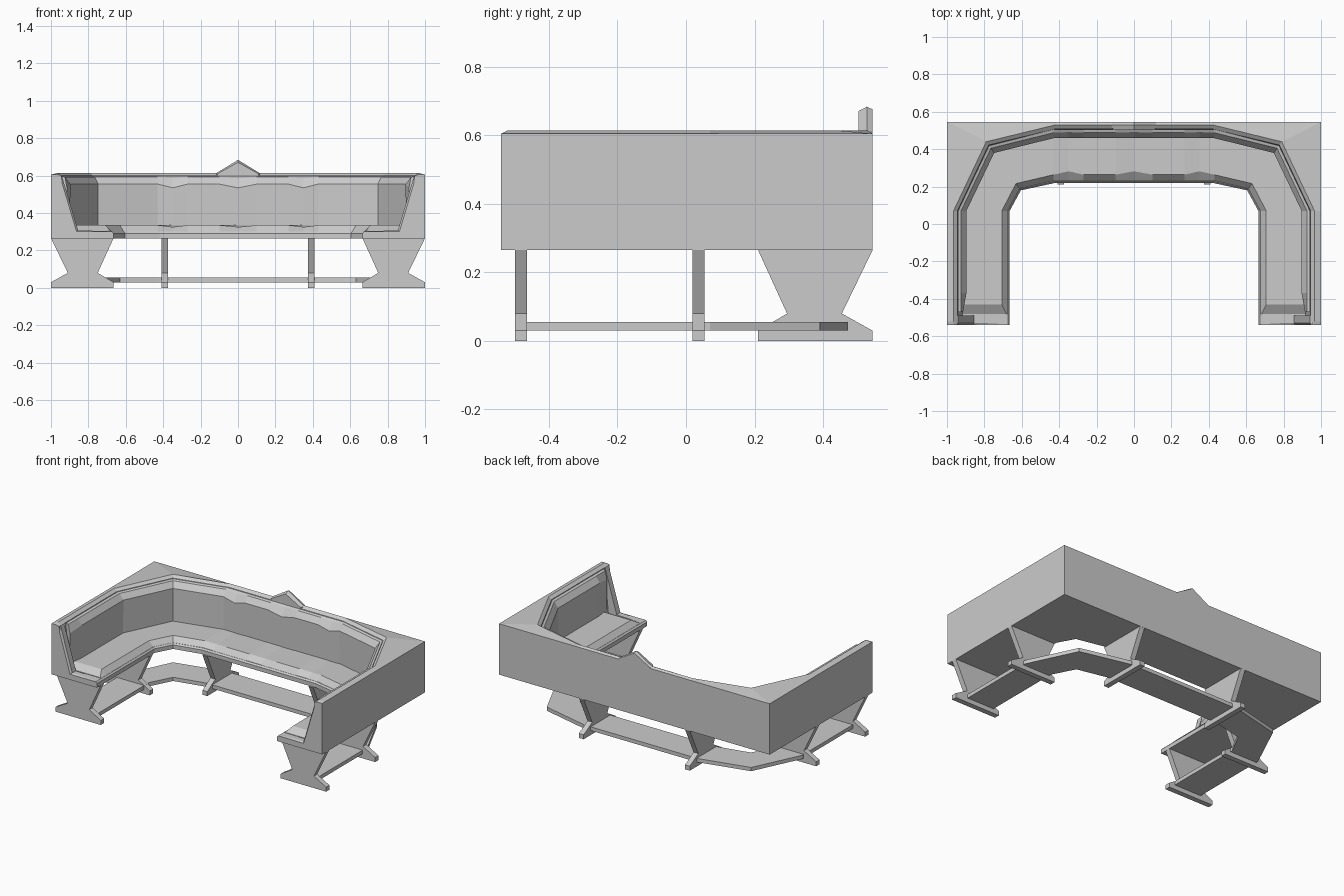
import bpy, bmesh

cube = bpy.data.objects.get("Cube")
if cube:
    bpy.data.objects.remove(cube)

GREY = (0.6, 0.6, 0.6)
mat = bpy.data.materials.new("light_grey")
mat.use_nodes = True
mat.diffuse_color = (*GREY, 1)
mat.node_tree.nodes["Principled BSDF"].inputs["Base Color"].default_value = (*GREY, 1)


def loft(name, rings):
    """Join equal closed rings of points into a solid with capped ends."""
    bm = bmesh.new()
    vs = [[bm.verts.new(p) for p in ring] for ring in rings]
    n = len(vs[0])
    for a, b in zip(vs, vs[1:]):
        for i in range(n):
            j = (i + 1) % n
            bm.faces.new((a[i], a[j], b[j], b[i]))
    bm.faces.new(vs[0])
    bm.faces.new(vs[-1])
    bmesh.ops.recalc_face_normals(bm, faces=bm.faces)
    me = bpy.data.meshes.new(name)
    bm.to_mesh(me)
    bm.free()
    me.materials.append(mat)
    ob = bpy.data.objects.new(name, me)
    bpy.context.collection.objects.link(ob)
    return ob


def station(front, back, outer, end=0, pinch=0):
    return dict(f=front, b=back, o=outer, end=end, pinch=pinch)


def arm(y, end=0):
    return station((-.665, y), (-.965, y), (-1, y), end)


def middle(x, pinch=0):
    return station((x, .22), (x, .53), (x, .545), 0, pinch)


CORNER = [arm(.07), station((-.605, .18), (-.79, .44), (-1, .545))]


def flip(s):
    m = dict(s)
    for k in "fbo":
        m[k] = (-s[k][0], s[k][1])
    return m


def whole(half):
    """Mirror a left-hand run of stations, sharing the centre one."""
    return half + [flip(s) for s in reversed(half) if s["f"][0] != 0]


def at(s, t, z):
    """Point across the bench: t = 0 at the seat front, 1 at the back rim."""
    (fx, fy), (bx, by) = s["f"], s["b"]
    return (fx + (bx - fx) * t, fy + (by - fy) * t, z)


# Outer shell, with the seat ledge and back rim
def shell(s):
    drop = .01 * s["end"]
    return [at(s, 0, .265), at(s, 0, .292), at(s, .03, .302), at(s, .84, .302),
            at(s, .93, .6), at(s, 1, .615 - drop), (*s["o"], .605), (*s["o"], .265)]


loft("bench_shell", [shell(s) for s in whole([arm(-.54, 1), arm(-.52)] + CORNER + [middle(-.42)])])

# Padded seat and backrest, pinched in along the long side
waves = [middle(-.43), middle(-.35, 1), middle(-.27), middle(-.1), middle(0, 1)]


def seat(s):
    e, p = s["end"], s["pinch"]
    return [at(s, .03, .3), at(s, .14 + .06 * p - .08 * e, .335 - .01 * p - .03 * e),
            at(s, .86, .335 - .03 * e), at(s, .86, .3)]


def backrest(s):
    e, p = s["end"], s["pinch"]
    return [at(s, .78 + .05 * e, .31), at(s, .77 + .06 * e, .555 - .02 * p - .02 * e),
            at(s, .865 + .01 * p, .592 - .006 * p), at(s, .92, .597), at(s, .92, .31)]


loft("seat_cushion", [seat(s) for s in whole([arm(-.48, 1), arm(-.43)] + CORNER + waves)])
loft("backrest_cushion", [backrest(s) for s in whole([arm(-.47, 1), arm(-.37)] + CORNER + waves)])

# Sloping end panels of the two arms
panel = [(.665, .27), (.665, .292), (.675, .302), (.855, .308), (.942, .6), (.965, .61), (.99, .6), (.99, .27)]
for side, label in ((1, "left"), (-1, "right")):
    rings = []
    for y, lower in ((-.54, .008), (-.528, 0), (-.49, 0)):
        rings.append([(side * (x + (lower if .8 < x < .95 else 0)), y, z - (lower if z > .3 else 0))
                      for x, z in panel])
    loft(label + "_end_panel", rings)

# Pointed crest on the back
loft("back_crest", [[(-w, y, .6), (-w, y, .61), (0, y, top), (w, y, .61), (w, y, .6)]
                    for y, top, w in ((.503, .671, .11), (.528, .684, .122), (.545, .676, .115))])

# Waisted trestle legs: u runs from the inner to the outer edge
leg = [(0, 0), (0, .03), (.085, .08), (0, .266), (.335, .266), (.245, .08), (.335, .03), (.335, 0)]
T = .0175
for side, label in ((1, "left"), (-1, "right")):
    for y, place in ((-.481, "front"), (.037, "middle")):
        loft(f"{label}_{place}_leg",
             [[(side * (.665 + u), y + d, z) for u, z in leg] for d in (-T, T)])
    loft(label + "_back_leg",
         [[(side * .392 + d, .21 + u, z) for u, z in leg] for d in (-T, T)])

# Flat stretcher joining all the legs
loft("stretcher", [[at(s, .14, .03), at(s, .14, .055), at(s, .81, .055), at(s, .81, .03)]
                   for s in whole([arm(-.481)] + CORNER + [middle(-.42)])])
